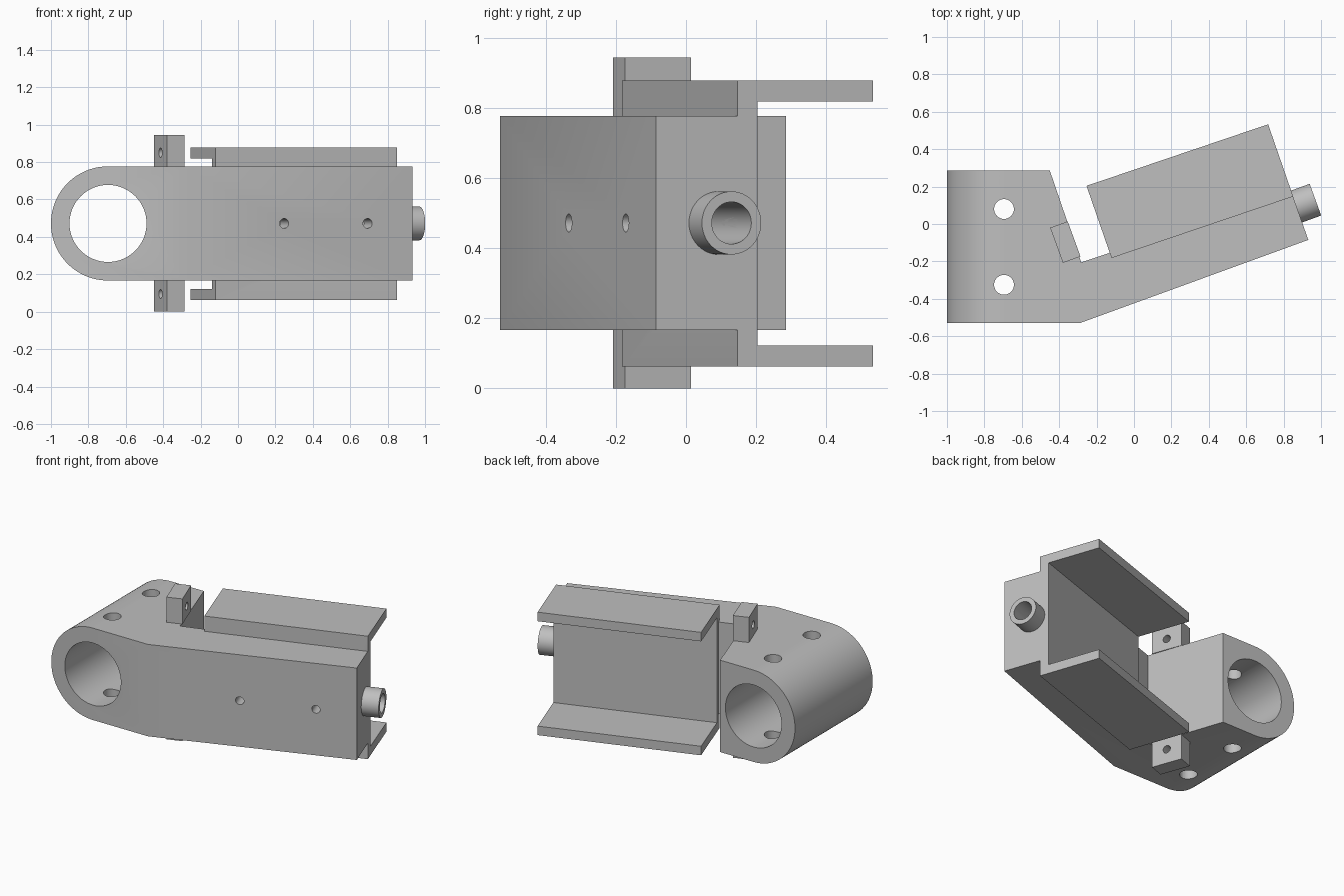
import bpy, bmesh, math
from mathutils import Vector

cube = bpy.data.objects.get("Cube")
if cube:
    bpy.data.objects.remove(cube, do_unlink=True)

grey = bpy.data.materials.new("plain grey")
grey.use_nodes = True
grey.diffuse_color = (0.52, 0.52, 0.52, 1)
grey.node_tree.nodes["Principled BSDF"].inputs["Base Color"].default_value = grey.diffuse_color

LOW, HIGH = 0.167, 0.777          # main body height range
MID = (LOW + HIGH) / 2
ALONG = Vector((0.94, 0.342, 0)).normalized()    # arm direction
BACK = Vector((-ALONG.y, ALONG.x, 0))            # across the arm


def finish(bm, name):
    bmesh.ops.recalc_face_normals(bm, faces=bm.faces)
    mesh = bpy.data.meshes.new(name)
    bm.to_mesh(mesh)
    bm.free()
    obj = bpy.data.objects.new(name, mesh)
    bpy.context.collection.objects.link(obj)
    mesh.materials.append(grey)
    return obj


def extrude(name, points, direction, round_x=None, radius=0):
    """Extrude a flat outline; optionally round the edges lying at one x."""
    bm = bmesh.new()
    face = bm.faces.new([bm.verts.new(p) for p in points])
    new = bmesh.ops.extrude_face_region(bm, geom=[face])["geom"]
    bmesh.ops.translate(bm, vec=direction, verts=[g for g in new if isinstance(g, bmesh.types.BMVert)])
    if radius:
        edges = [e for e in bm.edges
                 if all(abs(v.co.x - round_x) < 1e-4 for v in e.verts)
                 and abs(e.verts[0].co.z - e.verts[1].co.z) < 1e-4]
        bmesh.ops.bevel(bm, geom=edges, offset=radius, segments=24, profile=0.5, affect='EDGES')
    return finish(bm, name)


def rod(name, start, end, radius, sides=48):
    start, end = Vector(start), Vector(end)
    bm = bmesh.new()
    bmesh.ops.create_cone(bm, cap_ends=True, segments=sides, radius1=radius,
                          radius2=radius, depth=(end - start).length)
    obj = finish(bm, name)
    obj.rotation_euler = (end - start).to_track_quat('Z', 'Y').to_euler()
    obj.location = (start + end) / 2
    return obj


def cut(obj, cutters):
    bpy.context.view_layer.objects.active = obj
    for cutter in cutters:
        cutter.hide_render = True
        mod = obj.modifiers.new("cut", 'BOOLEAN')
        mod.operation = 'DIFFERENCE'
        mod.solver = 'EXACT'
        mod.object = cutter
        bpy.ops.object.modifier_apply(modifier=mod.name)


def at(xy, z):
    return Vector((xy[0], xy[1], z))


# Bent body: clamp head and solid arm in one outline
plan = [(-1, -0.53), (-0.29, -0.53), (0.932, -0.085), (0.842, 0.17),
        (-0.282, -0.205), (-0.45, 0.285), (-1, 0.285)]
body = extrude("clamp_and_arm", [at(p, LOW) for p in plan], Vector((0, 0, HIGH - LOW)), -1, 0.3045)

# C-shaped channel behind the arm
near_left, near_right, far_left = Vector((-0.12, -0.182)), Vector((0.851, 0.147)), Vector((-0.254, 0.204))
section = [(0, 0.062), (1, 0.062), (1, 0.122), (0.147, 0.122),
           (0.147, 0.818), (1, 0.818), (1, 0.878), (0, 0.878)]
channel = extrude("channel", [at(near_left.lerp(far_left, t), z) for t, z in section],
                  at(near_right - near_left, 0))

# Hollow end pin
tip = Vector((0.97, 0.13, MID))
pin = rod("end_pin", tip - ALONG * 0.2, tip, 0.09)

# Drilled tabs above and below the clamp
corner = Vector((-0.38, -0.208, 0))
tabs = []
for name, low, hole_z in (("lower_tab", 0, 0.095), ("upper_tab", HIGH, 0.85)):
    outline = [corner, corner + ALONG * 0.1, corner + ALONG * 0.1 + BACK * 0.2, corner + BACK * 0.2]
    tab = extrude(name, [at(p, low) for p in outline], Vector((0, 0, LOW)))
    middle = at(corner + BACK * 0.1, hole_z)
    drill = rod("tab_drill", middle - ALONG * 0.1, middle + ALONG * 0.2, 0.025, 24)
    cut(tab, [drill])
    tabs.append((tab, drill))

# Bores and screw holes
rod_bore = rod("rod_bore", tip - ALONG * 0.85, tip + ALONG * 0.1, 0.06)
clamp_bore = rod("clamp_bore", (-0.695, -1, MID), (-0.695, 1, MID), 0.206, 64)
bolts = [rod("bolt_hole", (-0.695, y, -1), (-0.695, y, 2), 0.053, 32) for y in (-0.325, 0.08)]
screws = []
for x in (0.247, 0.693):
    mouth = Vector((x, -0.53 + (x + 0.29) * 0.364, MID))
    screws.append(rod("screw_hole", mouth - BACK * 0.1, mouth + BACK * 0.17, 0.026, 24))

cut(body, [clamp_bore, rod_bore] + bolts + screws)
cut(channel, [rod_bore])
cut(pin, [rod_bore])

for helper in [rod_bore, clamp_bore] + bolts + screws + [d for _, d in tabs]:
    bpy.data.objects.remove(helper, do_unlink=True)

# Smooth round walls, sharp edges
bpy.ops.object.select_all(action='DESELECT')
for obj in [body, channel, pin] + [t for t, _ in tabs]:
    obj.select_set(True)
    bpy.context.view_layer.objects.active = obj
bpy.ops.object.shade_smooth_by_angle(angle=math.radians(25))
